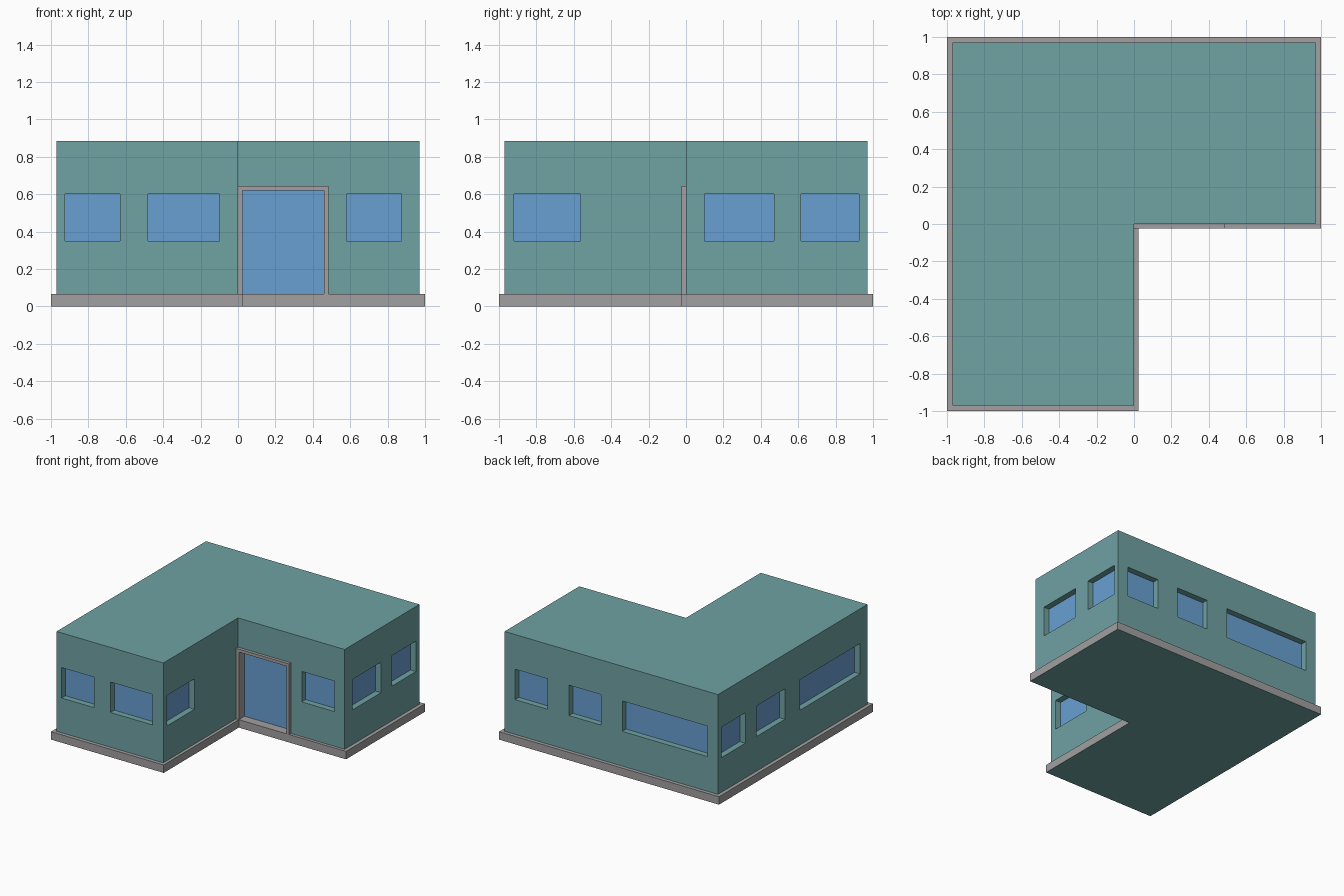
import bpy
import bmesh

if "Cube" in bpy.data.objects:
    bpy.data.objects.remove(bpy.data.objects["Cube"])


def material(name, color):
    m = bpy.data.materials.new(name)
    m.diffuse_color = color
    m.use_nodes = True
    m.node_tree.nodes["Principled BSDF"].inputs["Base Color"].default_value = m.diffuse_color
    return m


TEAL = material("teal_wall", (0.16, 0.36, 0.37, 1))
GLASS = material("blue_glass", (0.14, 0.35, 0.65, 1))
GREY = material("grey_trim", (0.36, 0.35, 0.35, 1))


def finish(name, bm, *mats):
    bmesh.ops.recalc_face_normals(bm, faces=bm.faces)
    me = bpy.data.meshes.new(name)
    bm.to_mesh(me)
    bm.free()
    ob = bpy.data.objects.new(name, me)
    bpy.context.collection.objects.link(ob)
    for m in mats:
        me.materials.append(m)
    return ob


def extrude_outline(points, vec):
    """Solid made by sweeping a flat outline along vec."""
    bm = bmesh.new()
    face = bm.faces.new([bm.verts.new(p) for p in points])
    res = bmesh.ops.extrude_face_region(bm, geom=[face], use_keep_orig=True)
    verts = [v for v in res["geom"] if isinstance(v, bmesh.types.BMVert)]
    bmesh.ops.translate(bm, verts=verts, vec=vec)
    return bm


def ell(r, nx, ny, z):
    return [(-r, -r, z), (nx, -r, z), (nx, ny, z), (r, ny, z), (r, r, z), (-r, r, z)]


def add_box(bm, lo, hi):
    verts = bmesh.ops.create_cube(bm, size=1)["verts"]
    for v in verts:
        v.co = [(a + b) / 2 + c * (b - a) for a, b, c in zip(lo, hi, v.co)]


def wall_box(bm, axis, plane, out, span, z, near, far):
    """Box set in a wall; near and far are depths behind the wall face."""
    d = sorted((plane - out * near, plane - out * far))
    if axis == "y":
        add_box(bm, (span[0], d[0], z[0]), (span[1], d[1], z[1]))
    else:
        add_box(bm, (d[0], span[0], z[0]), (d[1], span[1], z[1]))


BASE, TOP, R = 0.065, 0.885, 0.97
SILL = (0.35, 0.60)
RECESS, PANE = 0.05, 0.06

# Foundation slab, with a teal underside
slab = finish("foundation", extrude_outline(ell(1, 0.025, -0.025, 0), (0, 0, BASE)), GREY, TEAL)
for p in slab.data.polygons:
    if p.normal.z < -0.9:
        p.material_index = 1

# L-shaped building body
walls = finish("walls", extrude_outline(ell(R, 0, 0, BASE), (0, 0, TOP - BASE)), TEAL)

# Windows: wall axis, wall plane, outward sign, spans along the wall
WINDOWS = [
    ("y", -R, -1, [(-0.925, -0.63), (-0.48, -0.10)]),
    ("y", 0, -1, [(0.58, 0.875)]),
    ("x", 0, 1, [(-0.92, -0.565)]),
    ("x", R, 1, [(0.10, 0.47), (0.615, 0.925)]),
    ("y", R, 1, [(0.58, 0.875), (0.095, 0.385), (-0.875, -0.10)]),
    ("x", -R, -1, [(0.615, 0.925), (0.10, 0.47), (-0.875, -0.095)]),
]
cut, glass = bmesh.new(), bmesh.new()
for axis, plane, out, spans in WINDOWS:
    for s in spans:
        wall_box(cut, axis, plane, out, s, SILL, -0.02, PANE)
        wall_box(glass, axis, plane, out, s, SILL, RECESS, PANE)
finish("window_panes", glass, GLASS)

# Door opening, glass and frame
wall_box(cut, "y", 0, -1, (0.001, 0.48), (0.03, 0.64), -0.02, PANE)
door = bmesh.new()
wall_box(door, "y", 0, -1, (0.025, 0.46), (BASE, 0.62), RECESS, PANE)
finish("door_glass", door, GLASS)
outline = [(0, BASE), (0, 0.645), (0.483, 0.645), (0.483, BASE),
           (0.46, BASE), (0.46, 0.62), (0.025, 0.62), (0.025, BASE)]
finish("door_frame", extrude_outline([(x, -0.025, z) for x, z in outline],
                                     (0, 0.025 + PANE, 0)), GREY)

# Carve the recesses out of the walls
cutter = finish("opening_cutter", cut, TEAL)
cutter.hide_render = True
cutter.display_type = "WIRE"
mod = walls.modifiers.new("openings", "BOOLEAN")
mod.operation = "DIFFERENCE"
mod.solver = "EXACT"
mod.object = cutter
